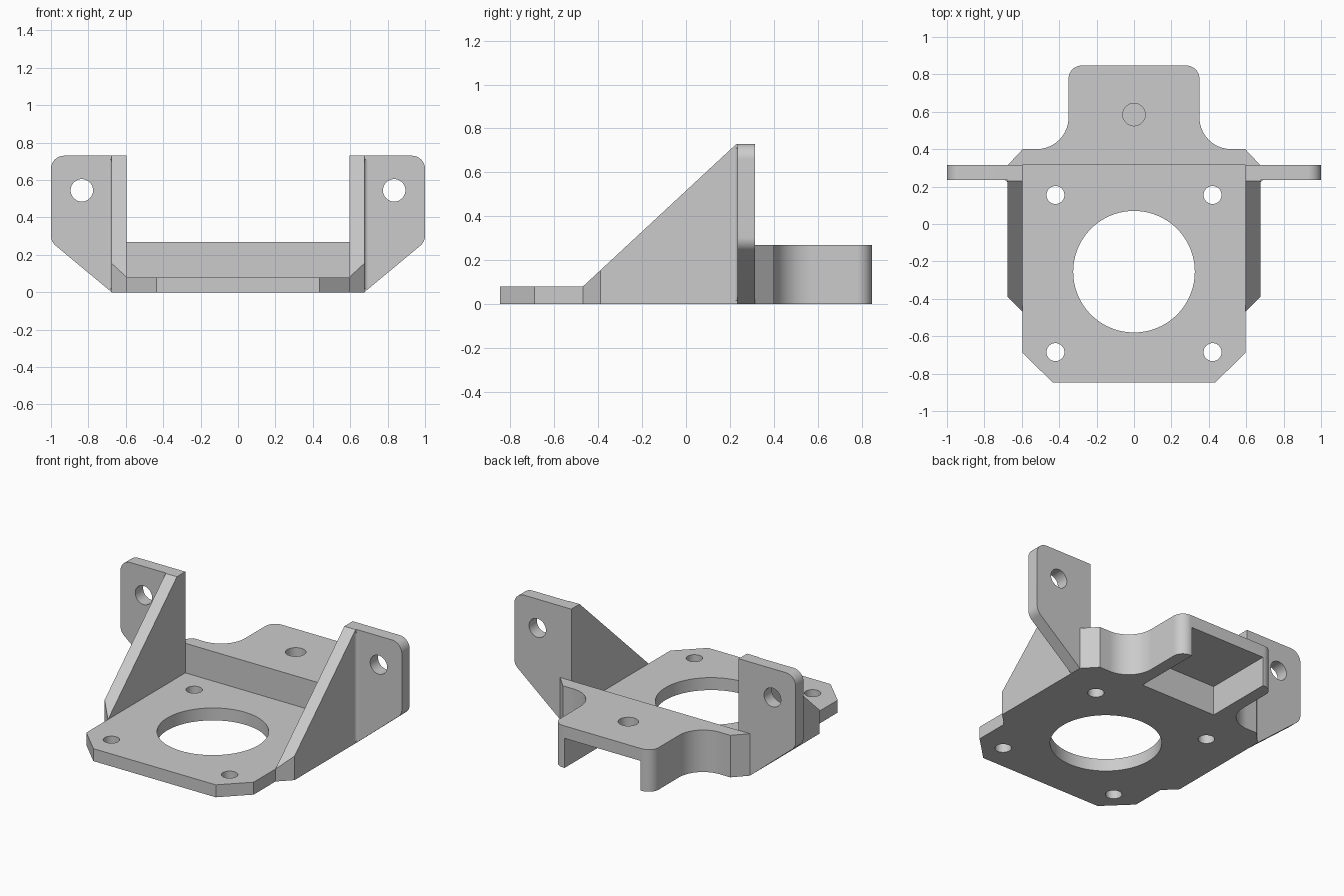
import bpy, bmesh, math
from mathutils import Vector

cube = bpy.data.objects.get("Cube")
if cube:
    bpy.data.objects.remove(cube, do_unlink=True)

GREY = (0.6, 0.6, 0.6, 1.0)
mat = bpy.data.materials.new("plain grey")
mat.use_nodes = True
mat.diffuse_color = GREY
mat.node_tree.nodes["Principled BSDF"].inputs["Base Color"].default_value = GREY

T = 0.08          # sheet thickness
BLOCK_H = 0.27    # rear block height
TOP = 0.73        # top of the ears
IN, OUT = 0.595, 0.675   # inner and outer face of the side walls
BACK = 0.315      # back face of the ears
END = 0.847       # front and back limit
COVE = 0.02       # radius between ear and wall


def rounded(points, steps=12):
    """Outline from (a, b) or (a, b, radius) corners, with arcs at the radii."""
    out = []
    for i, p in enumerate(points):
        c = Vector(p[:2])
        if len(p) == 2:
            out.append(c)
            continue
        r = p[2]
        u = (Vector(points[i - 1][:2]) - c).normalized()
        w = (Vector(points[(i + 1) % len(points)][:2]) - c).normalized()
        half = math.acos(u.dot(w)) / 2
        centre = c + (u + w).normalized() * r / math.sin(half)
        start = c + u * r / math.tan(half) - centre
        end = c + w * r / math.tan(half) - centre
        for k in range(steps + 1):
            out.append(centre + start.lerp(end, k / steps).normalized() * r)
    return out


def circle(a, b, r, n=48):
    return [(a + r * math.cos(math.tau * k / n), b + r * math.sin(math.tau * k / n))
            for k in range(n)]


def prism(name, outline, axis, lo, hi):
    """Extrude a flat outline along an axis."""
    place = {"x": lambda a, b, h: (h, a, b),
             "y": lambda a, b, h: (a, h, b),
             "z": lambda a, b, h: (a, b, h)}[axis]
    bm = bmesh.new()
    low = [bm.verts.new(place(p[0], p[1], lo)) for p in outline]
    high = [bm.verts.new(place(p[0], p[1], hi)) for p in outline]
    bm.faces.new(low)
    bm.faces.new(high)
    for i in range(len(low)):
        bm.faces.new((low[i - 1], low[i], high[i], high[i - 1]))
    bmesh.ops.recalc_face_normals(bm, faces=bm.faces)
    mesh = bpy.data.meshes.new(name)
    bm.to_mesh(mesh)
    bm.free()
    mesh.materials.append(mat)
    ob = bpy.data.objects.new(name, mesh)
    bpy.context.collection.objects.link(ob)
    return ob


def cut(ob, cutter):
    """Subtract the cutter, then discard it."""
    cutter.hide_render = True
    mod = ob.modifiers.new("cut", "BOOLEAN")
    mod.operation, mod.solver, mod.object = "DIFFERENCE", "EXACT", cutter
    bpy.context.view_layer.objects.active = ob
    bpy.ops.object.modifier_apply(modifier=mod.name)
    bpy.data.objects.remove(cutter, do_unlink=True)


def symmetric(half):
    return half + [(-p[0],) + tuple(p[1:]) for p in reversed(half)]


parts = []

# Base plate with motor opening and four screw holes
plate = prism("base_plate", symmetric([(0.435, -END), (IN, -0.69), (IN, BACK)]), "z", 0, T)
cut(plate, prism("cutter", circle(0, -0.255, 0.325, 96), "z", -0.1, 0.2))
for x in (-0.42, 0.42):
    for y in (-0.685, 0.155):
        cut(plate, prism("cutter", circle(x, y, 0.048), "z", -0.1, 0.2))
parts.append(plate)

# Rear block, hollow underneath and open to the back, with a blind hole on top
block = prism("rear_block", rounded(symmetric([
    (OUT, BACK), (IN, 0.4), (0.35, 0.4, 0.17), (0.35, END, 0.07)])), "z", 0, BLOCK_H)
cut(block, prism("cutter", [(-0.27, 0.4), (0.27, 0.4), (0.27, 1), (-0.27, 1)],
                 "z", -0.1, BLOCK_H - T))
cut(block, prism("cutter", circle(0, 0.585, 0.06), "z", BLOCK_H - T + 0.015, 0.4))
parts.append(block)

for side, s in (("left", 1), ("right", -1)):
    # Triangular side wall, with its outer front edge cut back at 45 degrees
    wall = prism(side + "_side_wall",
                 [(-0.47, 0), (-0.47, T), (0.23, TOP), (BACK, TOP), (BACK, 0)],
                 "x", s * IN, s * OUT)
    for v in wall.data.vertices:
        if v.co.y < -0.4 and abs(v.co.x) > 0.64:
            v.co.y += T
            if v.co.z > 0:
                v.co.z += T * (TOP - T) / 0.7

    # Mounting ear with rounded corners and a screw hole
    ear = prism(side + "_ear", rounded([
        (s * OUT, 0), (s, 0.27, 0.07), (s, TOP, 0.07), (s * OUT, TOP)]),
        "y", BACK - T, BACK)
    cut(ear, prism("cutter", circle(s * 0.835, 0.545, 0.06), "y", 0, 0.5))

    # Small cove where the ear meets the wall
    y = BACK - T
    arc = [math.radians(15 * k) for k in range(7)]
    cove = prism(side + "_cove", [(s * OUT, y)] + [
        (s * (OUT + COVE * (1 - math.sin(a))), y - COVE * (1 - math.cos(a))) for a in arc],
        "z", 0.017, TOP - COVE)
    parts += [wall, ear, cove]

# Smooth the round surfaces, keep the edges sharp
bpy.ops.object.select_all(action="DESELECT")
for ob in parts:
    ob.select_set(True)
bpy.context.view_layer.objects.active = plate
bpy.ops.object.shade_smooth_by_angle(angle=math.radians(30))
